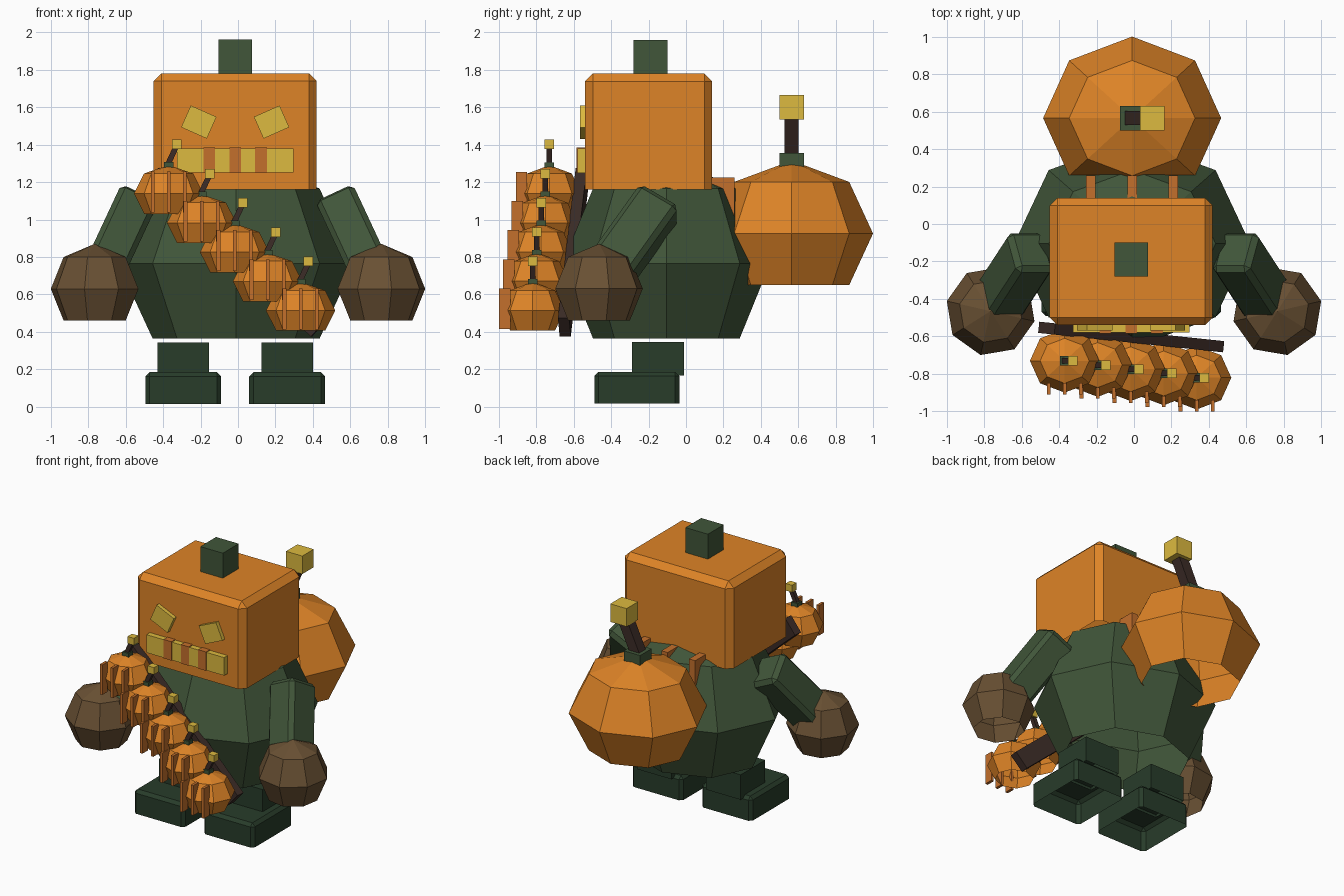
import bpy, bmesh, math
from mathutils import Matrix, Vector, Euler

cube = bpy.data.objects.get("Cube")
if cube:
    bpy.data.objects.remove(cube, do_unlink=True)


def material(name, rgb):
    m = bpy.data.materials.new(name)
    m.use_nodes = True
    m.diffuse_color = (*rgb, 1)
    m.node_tree.nodes["Principled BSDF"].inputs["Base Color"].default_value = (*rgb, 1)
    return m


ORANGE = material("pumpkin_orange", (0.73, 0.23, 0.02))
RIB = material("burnt_orange", (0.55, 0.16, 0.025))
YELLOW = material("candle_yellow", (0.72, 0.49, 0.05))
GREEN = material("moss_green", (0.052, 0.092, 0.041))
BOOT = material("dark_green", (0.021, 0.045, 0.023))
BROWN = material("glove_brown", (0.14, 0.08, 0.033))
BARK = material("dark_bark", (0.045, 0.025, 0.02))


def finish(bm, name, mat):
    mesh = bpy.data.meshes.new(name)
    bm.to_mesh(mesh)
    bm.free()
    mesh.materials.append(mat)
    ob = bpy.data.objects.new(name, mesh)
    bpy.context.scene.collection.objects.link(ob)
    return ob


def box(name, mat, center, size, rot=(0, 0, 0), bevel=0, open_bottom=False):
    """Box with optional chamfer; an open one keeps its lower rim sharp."""
    bm = bmesh.new()
    bmesh.ops.create_cube(bm, size=1, matrix=Matrix.Diagonal((*size, 1)))
    if open_bottom:
        bmesh.ops.delete(bm, geom=[f for f in bm.faces if f.normal.z < -0.9],
                         context='FACES_ONLY')
    if bevel:
        edges = [e for e in bm.edges
                 if not (open_bottom and all(v.co.z < 0 for v in e.verts))]
        bmesh.ops.bevel(bm, geom=edges, offset=bevel, segments=1, affect='EDGES')
    angles = [math.radians(a) for a in rot]
    bm.transform(Matrix.Translation(center) @ Euler(angles).to_matrix().to_4x4())
    return finish(bm, name, mat)


def faceted_ball(name, mat, center, radii, turn=0):
    """Eight-sided ball with its bottom cap cut open."""
    bm = bmesh.new()
    bmesh.ops.create_uvsphere(bm, u_segments=8, v_segments=4, radius=1)
    cap = [f for f in bm.faces if f.calc_center_median().z < -0.75]
    bmesh.ops.delete(bm, geom=cap, context='FACES')
    bm.transform(Matrix.Translation(center)
                 @ Matrix.Diagonal((*radii, 1))
                 @ Matrix.Rotation(math.radians(turn), 4, 'Z'))
    return finish(bm, name, mat)


def lantern(name, center, s):
    """Pumpkin lantern with collar, leaning stem, candle tip and front ribs."""
    c = Vector(center)

    def part(label, mat, offset, size, rot=(0, 0, 0)):
        box(f"{name}_{label}", mat, c + s * Vector(offset), [s * d for d in size], rot)

    faceted_ball(name, ORANGE, c, (0.475 * s, 0.435 * s, 0.39 * s))
    part("collar", GREEN, (0, 0, 0.385), (0.13, 0.13, 0.09))
    part("stem", BARK, (0.045, 0, 0.52), (0.075, 0.075, 0.25), (0, 25, 0))
    part("tip", YELLOW, (0.108, 0, 0.675), (0.13, 0.13, 0.13))
    for i in (-1, 0, 1):
        part("rib", RIB, (0.22 * i, -0.383, 0.022), (0.05, 0.155, 0.555))


# Body
faceted_ball("body", GREEN, (-0.01, -0.105, 0.765), (0.63, 0.555, 0.566))

# Head and stalk
HEAD_X = -0.015
box("head", ORANGE, (HEAD_X, -0.2, 1.47), (0.87, 0.68, 0.62), bevel=0.042, open_bottom=True)
box("head_stalk", GREEN, (HEAD_X, -0.19, 1.865), (0.18, 0.18, 0.19))

# Face
for side, label in ((-1, "right"), (1, "left")):
    box(label + "_eye", YELLOW, (HEAD_X + 0.194 * side, -0.55, 1.52),
        (0.15, 0.036, 0.127), (0, -24 * side, 0))
box("mouth", YELLOW, (HEAD_X, -0.557, 1.315), (0.62, 0.045, 0.13))
for i in (-1, 0, 1):
    box("tooth", RIB, (HEAD_X + 0.138 * i, -0.56, 1.317), (0.063, 0.05, 0.136))

# Arms, hands, legs and boots
for side, label in ((-1, "right"), (1, "left")):
    tilt = Euler((math.radians(-33), math.radians(-25 * side), 0))
    shoulder = Vector((0.54 * side - 0.005, -0.14, 1.095))
    middle = shoulder - tilt.to_matrix() @ Vector((0, 0, 0.26))
    box(label + "_arm", GREEN, middle, (0.22, 0.25, 0.52), (-33, -25 * side, 0), bevel=0.028)
    faceted_ball(label + "_hand", BROWN, (0.765 * side, -0.465, 0.63),
                 (0.24, 0.24, 0.24), turn=13 * side)
    foot_x = HEAD_X + 0.277 * side
    box(label + "_leg", BOOT, (foot_x, -0.15, 0.255), (0.275, 0.28, 0.18), open_bottom=True)
    box(label + "_boot", BOOT, (foot_x, -0.263, 0.1), (0.405, 0.455, 0.17),
        bevel=0.022, open_bottom=True)

# Lantern on the back
lantern("back_lantern", (-0.01, 0.565, 0.925), 1)

# Bandolier strap with its row of small lanterns
box("strap", BARK, (-0.015, -0.603, 0.825), (1.21, 0.06, 0.13), (0, 41.5, -6))
for i in range(5):
    lantern(f"small_lantern_{i + 1}",
            (-0.37 + 0.176 * i, -0.73 - 0.0225 * i, 1.138 - 0.156 * i), 0.39)
